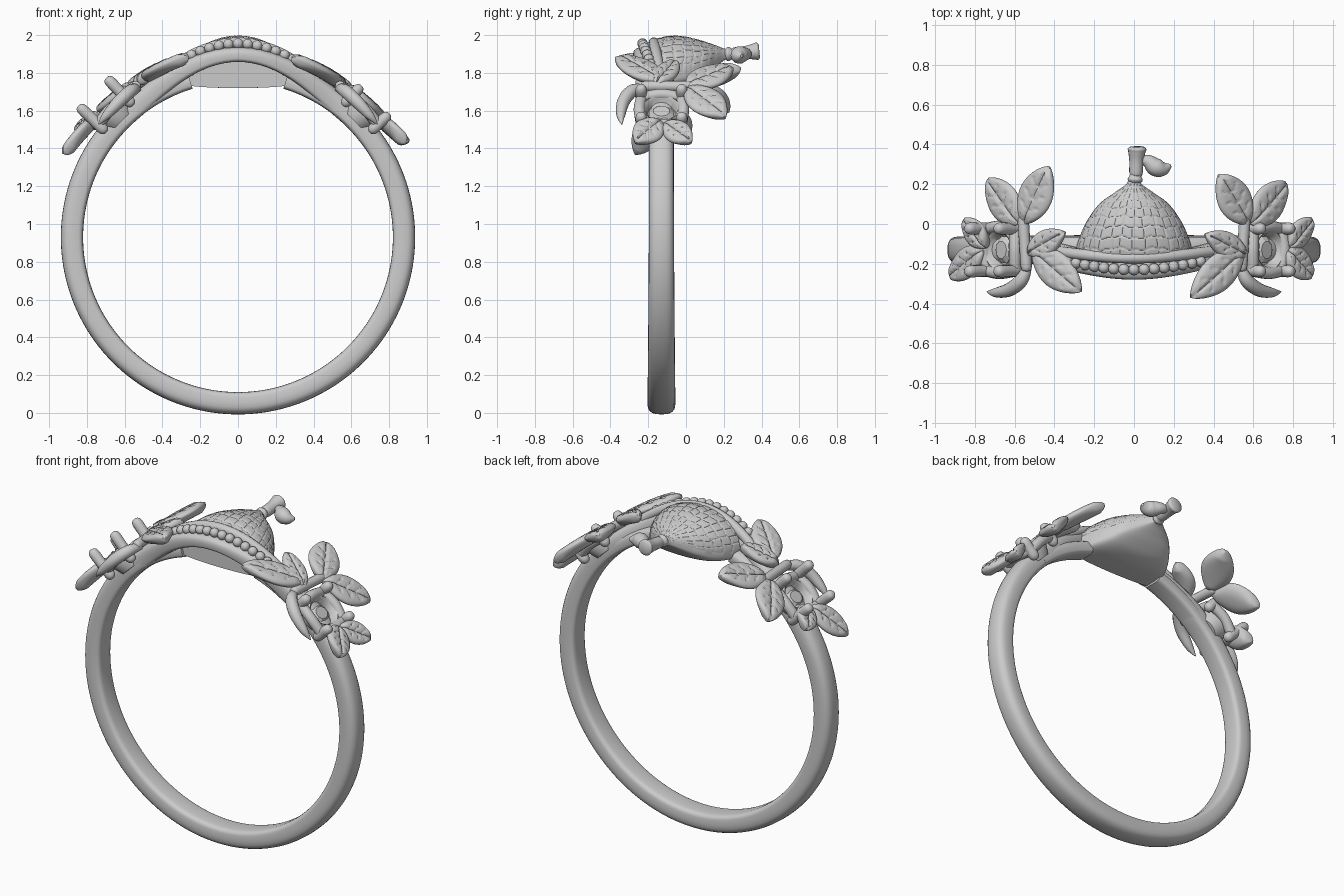
import bpy, bmesh, math, random
from math import sin, cos, pi, radians, sqrt, asin
from mathutils import Vector, Matrix

if "Cube" in bpy.data.objects:
    bpy.data.objects.remove(bpy.data.objects["Cube"])

random.seed(4)
CY, CZ = -0.13, 0.93            # ring axis position


def loft(name, rings, closed=False, cap=True, angle=50):
    """Skin a list of equal-length point loops."""
    bm = bmesh.new()
    rows = [[bm.verts.new(p) for p in r] for r in rings]
    n = len(rows[0])
    for i in range(len(rows) if closed else len(rows) - 1):
        a, b = rows[i], rows[(i + 1) % len(rows)]
        for j in range(n):
            k = (j + 1) % n
            bm.faces.new((a[j], a[k], b[k], b[j]))
    if cap and not closed:
        bm.faces.new(rows[0])
        bm.faces.new(rows[-1])
    return finish(name, bm, angle)


def finish(name, bm, angle=50):
    bmesh.ops.recalc_face_normals(bm, faces=bm.faces)
    me = bpy.data.meshes.new(name)
    bm.to_mesh(me)
    bm.free()
    ob = bpy.data.objects.new(name, me)
    bpy.context.collection.objects.link(ob)
    bpy.ops.object.select_all(action='DESELECT')
    ob.select_set(True)
    bpy.context.view_layer.objects.active = ob
    bpy.ops.object.shade_smooth_by_angle(angle=radians(angle))
    return ob


def spline(keys, t):
    """Catmull-Rom through equal-length tuples, t in 0..1."""
    f = min(max(t, 0), 1) * (len(keys) - 1)
    i = min(int(f), len(keys) - 2)
    f -= i
    p = [keys[min(max(i + d, 0), len(keys) - 1)] for d in (-1, 0, 1, 2)]
    return [0.5 * (2 * b + (c - a) * f + (2 * a - 5 * b + 4 * c - d) * f * f
                   + (3 * b - a - 3 * c + d) * f ** 3) for a, b, c, d in zip(*p)]


def tube(name, keys, steps=24, n=14):
    """Tapered tube through (x, y, z, radius) keys."""
    path = [spline(keys, i / steps) for i in range(steps + 1)]
    rings = []
    for i, p in enumerate(path):
        d = (Vector(path[min(i + 1, steps)][:3]) - Vector(path[max(i - 1, 0)][:3])).normalized()
        ref = Vector((0, 0, 1)) if abs(d.z) < 0.9 else Vector((1, 0, 0))
        u = d.cross(ref).normalized()
        v = d.cross(u)
        rings.append([Vector(p[:3]) + max(p[3], 0.002) * (u * cos(2 * pi * k / n) + v * sin(2 * pi * k / n))
                      for k in range(n)])
    return loft(name, rings)


def rod(name, a, b, r):
    """Round-ended rod."""
    a, b = Vector(a), Vector(b)
    d = (b - a).normalized() * r
    keys = [(a, .1), (a + d * .15, .6), (a + d * .9, 1), (a.lerp(b, .5), 1),
            (b - d * .9, 1), (b - d * .15, .6), (b, .1)]
    return tube(name, [(*p, r * k) for p, k in keys], steps=18)


def smooth(t):
    t = min(max(t, 0), 1)
    return t * t * (3 - 2 * t)


def polar(theta, y, r):
    return Vector((r * sin(theta), y, CZ + r * cos(theta)))


def band_section(phi, y0, r0, hw, ht):
    """Rounded cross-section: flatter inside, rounder outside."""
    sec = []
    for j in range(24):
        c, s = cos(2 * pi * j / 24), sin(2 * pi * j / 24)
        px = 0.45 if s < 0 else 0.75
        sec.append(polar(phi, y0 + hw * math.copysign(abs(c) ** px, c),
                         r0 + ht * math.copysign(abs(s) ** px, s)))
    return sec


def rise(phi):
    return smooth(1 - abs(phi) / radians(40))


# Ring band, rising and stepping forward into the arch on top
rings = []
for i in range(160):
    phi = -pi + 2 * pi * i / 160
    k = rise(phi)
    rings.append(band_section(phi, CY - 0.09 * k, 0.879 + 0.088 * k,
                              0.066 + 0.008 * smooth((abs(phi) - 1.2) / 1.9) - 0.006 * k,
                              0.059 - 0.02 * k))
loft("ring_band", rings, closed=True)

# Straight shoulders that carry the round finger hole behind the arch
for s, side in ((-1, "left"), (1, "right")):
    loft(f"{side}_shoulder", [band_section(s * radians(17 + 28 * i / 16), CY, 0.864, 0.066, 0.042)
                              for i in range(17)])

# Bead row and collar along the arch
bm = bmesh.new()
for i in range(15):
    phi = radians(-20 + 40 * i / 14)
    k = rise(phi)
    m = Matrix.Translation(polar(phi, -0.145 - 0.085 * k, 0.925 + 0.1 * k))
    bmesh.ops.create_uvsphere(bm, u_segments=14, v_segments=10, radius=0.028, matrix=m)
finish("arch_beads", bm, 80)
collar = []
for i in range(17):
    phi = radians(-24 + 48 * i / 16)
    k = rise(phi)
    collar.append((*polar(phi, -0.12 - 0.05 * k, 0.91 + 0.12 * k), 0.028))
tube("arch_collar", collar, steps=48)

# Woven half-bell body: (y, half width, edge z, top z, bottom z)
BELL = [(-0.18, .30, 1.775, 1.975, 1.72), (-0.10, .285, 1.785, 1.995, 1.72),
        (-0.02, .255, 1.80, 1.995, 1.725), (0.05, .215, 1.82, 1.98, 1.745),
        (0.11, .165, 1.845, 1.963, 1.785), (0.16, .095, 1.87, 1.945, 1.83),
        (0.20, .04, 1.89, 1.93, 1.865), (0.225, .028, 1.895, 1.922, 1.872)]
ROWS, COLS = 10, 14
jit = [[random.uniform(-.2, .2) for _ in range(COLS + 2)] for _ in range(ROWS + 1)]
rings = []
for i in range(111):
    t = i / 110
    y, w, e, top, bot = spline(BELL, t)
    f = t * ROWS
    loop = []
    for j in range(240):
        upper = j < 180
        a = pi * j / 180 if upper else pi + pi * (j - 180) / 60
        g = 1.0
        if upper and 0.02 < t < 0.97:
            c = a / pi * COLS
            fr = f + 0.10 * sin(c * 2.1) + 0.06 * sin(c * 5.3)     # wavy courses
            row = int(max(0, min(fr, ROWS)))
            near_row = abs(fr - round(fr))
            near_col = abs(c - round(c) - jit[row][int(round(c))])
            if near_row < 0.06 or near_col < 0.05:
                g = 1 - 0.02 * sin(a) ** 0.3
        z = e + (top - e) * sin(a) if upper else e - (e - bot) * abs(sin(a)) ** 0.4
        loop.append((w * cos(a) * g, y, e + (z - e) * g if upper else z))
    rings.append(loop)
loft("woven_bell", rings, angle=60)

# Stem at the bell tip with its curled leaf
tube("bell_stem", [(.005, .205, 1.90, .025), (.006, .222, 1.90, .038), (.008, .243, 1.90, .030),
                   (.010, .26, 1.902, .034), (.012, .32, 1.908, .036), (.014, .36, 1.913, .043),
                   (.015, .378, 1.915, .047), (.015, .388, 1.916, .036)], steps=42, n=18)
tube("stem_leaf", [(.03, .325, 1.90, .018), (.07, .315, 1.90, .034), (.11, .285, 1.895, .046),
                   (.15, .28, 1.89, .036), (.185, .295, 1.89, .008)])


# Veined leaf wrapped on the ring's cylinder; base and tip read in top view
def leaf(name, bx, by, tx, ty, width, lift=0.02, r=0.975):
    b = Vector((asin(bx / r) * r, by))
    d = Vector((asin(tx / r) * r, ty)) - b
    side = Vector((-d.y, d.x)).normalized()
    nu, nv, rings = 44, 22, []
    for i in range(nu + 1):
        u = 0.004 + 0.992 * i / nu
        half = width / 2 * sin(pi * u ** 0.95) ** 0.7
        end = min(1, sin(pi * u) * 2.2) ** 0.5
        loop = []
        for j in range(2 * nv):
            under = j >= nv
            v = -cos(pi * (j % nv) / nv) * (-1 if under else 1)
            th = 0.036 * end * (1 - abs(v) ** 3) ** 0.6
            h = -th * 0.9 if under else th
            if not under:
                vein = (u * 5 - abs(v) * 1.1) % 1
                if abs(v) < 0.1 and u < 0.9:
                    h -= 0.012 * end
                elif vein < 0.17 and abs(v) < 0.65 and 0.12 < u < 0.85:
                    h -= 0.007 * end
            p = b + d * u + side * (half * v)
            cup = 0.012 * v * v                     # edges curl up a little
            loop.append(polar(p.x / r, p.y, r + h + cup + lift * u))
        rings.append(loop)
    loft(name, rings, angle=60)


LEAVES = {
    "left": [(-.57, .00, -.72, .23, .19), (-.55, .00, -.42, .29, .19), (-.53, -.15, -.34, -.04, .13),
             (-.50, -.13, -.26, -.34, .18), (-.74, -.12, -.81, .03, .14), (-.75, -.13, -.88, -.27, .16)],
    "right": [(.57, .00, .42, .25, .19), (.58, .00, .75, .21, .19), (.56, -.16, .35, -.05, .13),
              (.54, -.13, .28, -.37, .18), (.77, -.12, .85, .03, .14), (.76, -.13, .85, -.27, .16)],
}

for s, side in ((-1, "left"), (1, "right")):
    for n, args in enumerate(LEAVES[side]):
        leaf(f"{side}_leaf_{n + 1}", *args, lift=0.04 if n > 3 else 0.01)

    # Four-prong stone setting standing on the shoulder (right prongs are shorter)
    frame = Matrix.Translation((0, CY, CZ)) @ Matrix.Rotation(s * radians(45), 4, 'Y')
    corners = [(a, b) for a in (-1, 1) for b in (-1, 1)]
    for n, (a, b) in enumerate(corners):
        rod(f"{side}_prong_{n + 1}", frame @ Vector((a * .1, b * .105, .885)),
            frame @ Vector((a * .105, b * .108, 1.09 if s < 0 else 1.03)), 0.03)
    for n, (a, b) in enumerate(((1, 0), (-1, 0), (0, 1), (0, -1))):
        ends = [frame @ Vector((a * .1 + b * k * .1, b * .105 + a * k * .105, .945)) for k in (-1, 0, 1)]
        ends[1] += frame.to_3x3() @ Vector((a * .012, b * .012, .012))
        tube(f"{side}_rail_{n + 1}", [(*p, .03) for p in ends])
    # Oval cup: outer wall, rim, sloping seat
    cup = [(.085, .87), (.108, .92), (.11, .955), (.098, .968), (.084, .955), (.074, .92), (.04, .905), (.004, .90)]
    loft(f"{side}_cup", [[frame @ Vector((r * .95 * cos(2 * pi * k / 40), r * sin(2 * pi * k / 40), h))
                         for k in range(40)] for r, h in cup])
    # Faceted oval stone
    stone = [(.05, .90), (.07, .925), (.045, .945)]
    loft(f"{side}_stone", [[frame @ Vector((r * .85 * cos(2 * pi * k / 10), r * sin(2 * pi * k / 10), h))
                           for k in range(10)] for r, h in stone], angle=10)

    # Stem joining the leaf clusters, and the curled tendril in front
    rod(f"{side}_leaf_stem", polar(s * radians(34), -.24, .965), polar(s * radians(35), .05, .975), 0.028)
    tube(f"{side}_tendril", [(*polar(s * radians(a), y, r), w) for a, y, r, w in
                             ((34, -.20, .95, .02), (36, -.28, .96, .034), (41, -.33, .955, .034),
                              (47, -.345, .95, .024), (51, -.34, .95, .003))])
